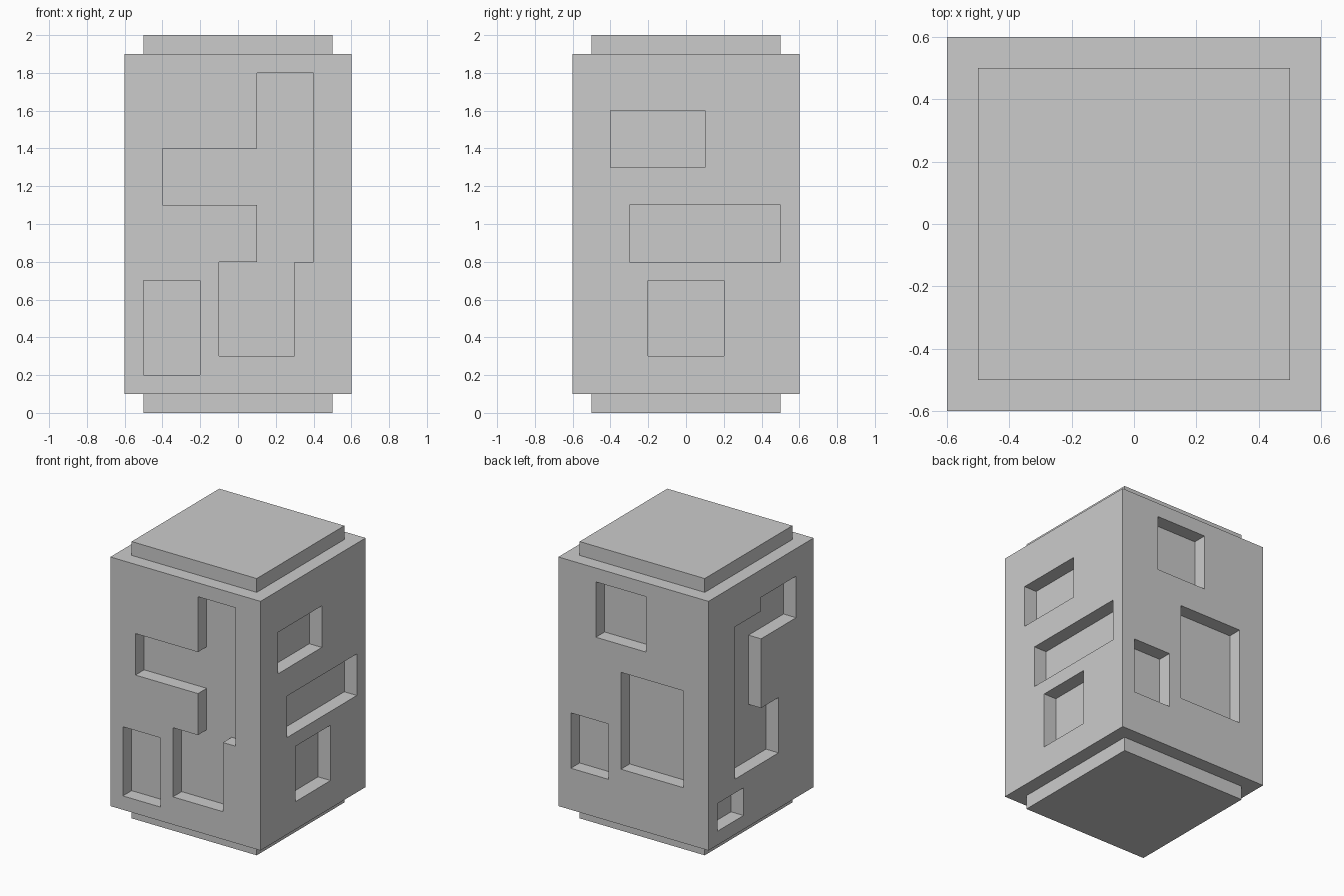
import bpy, bmesh
from mathutils import Matrix
from math import radians

if "Cube" in bpy.data.objects:
    bpy.data.objects.remove(bpy.data.objects["Cube"])

HALF, DEPTH = 0.6, 0.1


def new_object(name, bm):
    bmesh.ops.recalc_face_normals(bm, faces=bm.faces)
    mesh = bpy.data.meshes.new(name)
    bm.to_mesh(mesh)
    bm.free()
    obj = bpy.data.objects.new(name, mesh)
    bpy.context.collection.objects.link(obj)
    return obj


def box(name, half, z0, z1):
    bm = bmesh.new()
    bmesh.ops.create_cube(bm, size=1, matrix=Matrix.Translation((0, 0, (z0 + z1) / 2))
                          @ Matrix.Diagonal((2 * half, 2 * half, z1 - z0, 1)))
    return new_object(name, bm)


def rect(u0, u1, z0, z1):
    return [(u0, z0), (u1, z0), (u1, z1), (u0, z1)]


# Recess outlines per side, drawn as seen facing that side (u to the right, z up)
recesses = {
    0: [  # front
        [(.1, 1.8), (.4, 1.8), (.4, .8), (.3, .8), (.3, .3), (-.1, .3),
         (-.1, .8), (.1, .8), (.1, 1.1), (-.4, 1.1), (-.4, 1.4), (.1, 1.4)],
        rect(-.5, -.2, .2, .7)],
    90: [  # right
        rect(-.4, .1, 1.3, 1.6), rect(-.3, .5, .8, 1.1), rect(-.2, .2, .3, .7)],
    180: [  # back
        rect(-.3, .1, 1.4, 1.8), rect(-.1, .4, .5, 1.2), rect(-.5, -.2, .4, .8)],
    270: [  # left
        [(0, 1.7), (.4, 1.7), (.4, 1.4), (0, 1.4), (0, .9), (.2, .9),
         (.2, .5), (-.3, .5), (-.3, 1.6), (0, 1.6)],
        rect(-.5, -.2, .2, .4)],
}

# Cutter: every outline extruded through its side
bm = bmesh.new()
for angle, outlines in recesses.items():
    turn = Matrix.Rotation(radians(angle), 3, 'Z')
    for outline in outlines:
        verts = [bm.verts.new((u, -HALF - 0.1, z)) for u, z in outline]
        ext = bmesh.ops.extrude_face_region(bm, geom=[bm.faces.new(verts)], use_keep_orig=True)
        inner = [g for g in ext['geom'] if isinstance(g, bmesh.types.BMVert)]
        bmesh.ops.translate(bm, verts=inner, vec=(0, 0.1 + DEPTH, 0))
        bmesh.ops.rotate(bm, verts=verts + inner, cent=(0, 0, 0), matrix=turn)
cutter = new_object("recess_cutter", bm)
cutter.hide_render = True

# Body with the recesses cut out
body = box("body", HALF, 0.1, 1.9)
mod = body.modifiers.new("recesses", 'BOOLEAN')
mod.operation = 'DIFFERENCE'
mod.solver = 'EXACT'
mod.object = cutter
bpy.context.view_layer.objects.active = body
bpy.ops.object.modifier_apply(modifier=mod.name)
bpy.data.objects.remove(cutter)

# Inset slabs at the bottom and top
box("base_slab", 0.5, 0, 0.1)
box("top_slab", 0.5, 1.9, 2.0)
